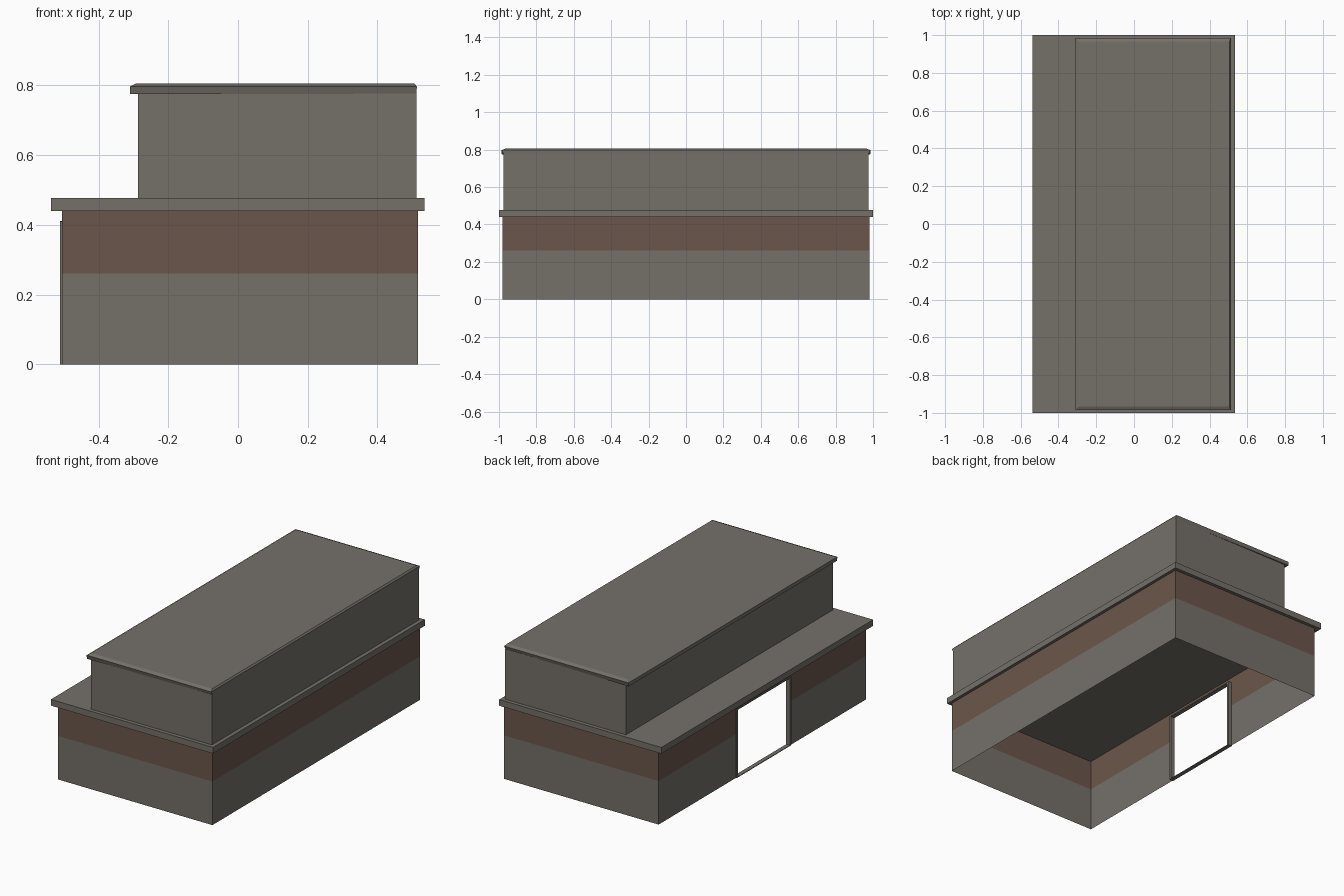
import bpy, bmesh

if "Cube" in bpy.data.objects:
    bpy.data.objects.remove(bpy.data.objects["Cube"])


def material(name, rgb):
    m = bpy.data.materials.new(name)
    m.diffuse_color = (*rgb, 1)
    m.use_nodes = True
    m.node_tree.nodes["Principled BSDF"].inputs["Base Color"].default_value = m.diffuse_color
    return m


GREY = material("grey concrete", (0.178, 0.162, 0.141))
BROWN = material("brown plaster", (0.148, 0.094, 0.070))


def finish(name, bm, mats):
    me = bpy.data.meshes.new(name)
    bm.to_mesh(me)
    bm.free()
    for m in mats:
        me.materials.append(m)
    ob = bpy.data.objects.new(name, me)
    bpy.context.collection.objects.link(ob)
    return ob


def box(name, x, y, z):
    bm = bmesh.new()
    bmesh.ops.create_cube(bm, size=1)
    for v in bm.verts:
        v.co = [r[0] if c < 0 else r[1] for c, r in zip(v.co, (x, y, z))]
    return finish(name, bm, [GREY])


# Lower walls: open shell with a brown upper band and a doorway on the left
X0, X1, Y, BAND, TOP = -0.505, 0.517, 0.98, 0.26, 0.44
DY0, DY1, DZ = -0.26, 0.245, 0.41
bm = bmesh.new()
levels = [0, BAND, DZ, TOP]
outline = [(X0, -Y), (X1, -Y), (X1, Y), (X0, Y), (X0, DY1), (X0, DY0)]
for i, a in enumerate(outline):
    b = outline[(i + 1) % len(outline)]
    for z0, z1 in zip(levels, levels[1:]):
        if i == 4 and z1 <= DZ:
            continue  # doorway
        f = bm.faces.new([bm.verts.new(p) for p in
                          ((*a, z0), (*b, z0), (*b, z1), (*a, z1))])
        f.material_index = int(z0 >= BAND)
bmesh.ops.remove_doubles(bm, verts=bm.verts, dist=1e-5)
finish("lower_walls", bm, [GREY, BROWN])

# Door frame
FX = (-0.51, -0.485)
box("door_jamb_front", FX, (DY0 - 0.006, DY0 + 0.006), (0, DZ))
box("door_jamb_back", FX, (DY1 - 0.006, DY1 + 0.006), (0, DZ))
box("door_lintel", FX, (DY0, DY1), (DZ - 0.006, DZ + 0.001))
box("door_threshold", FX, (DY0, DY1), (0, 0.004))

# Overhanging slab and upper storey
box("floor_slab", (-0.537, 0.535), (-1, 1), (TOP, 0.477))
box("upper_storey", (-0.287, 0.512), (-0.977, 0.977), (0.477, 0.777))

# Roof cap: stacked rings, its ends leaning inwards at the right
bm = bmesh.new()
rings = [(-0.31, 0.512, 0.985, 0.974, 0.775),
         (-0.31, 0.513, 0.986, 0.986, 0.797),
         (-0.292, 0.505, 0.965, 0.965, 0.806)]
loops = [[bm.verts.new(p) for p in
          ((xa, -yl, z), (xb, -yr, z), (xb, yr, z), (xa, yl, z))]
         for xa, xb, yl, yr, z in rings]
for lo, hi in zip(loops, loops[1:]):
    for i in range(4):
        j = (i + 1) % 4
        bm.faces.new((lo[i], lo[j], hi[j], hi[i]))
bm.faces.new(loops[-1])
bm.faces.new(loops[0][::-1])
finish("roof_cap", bm, [GREY])
